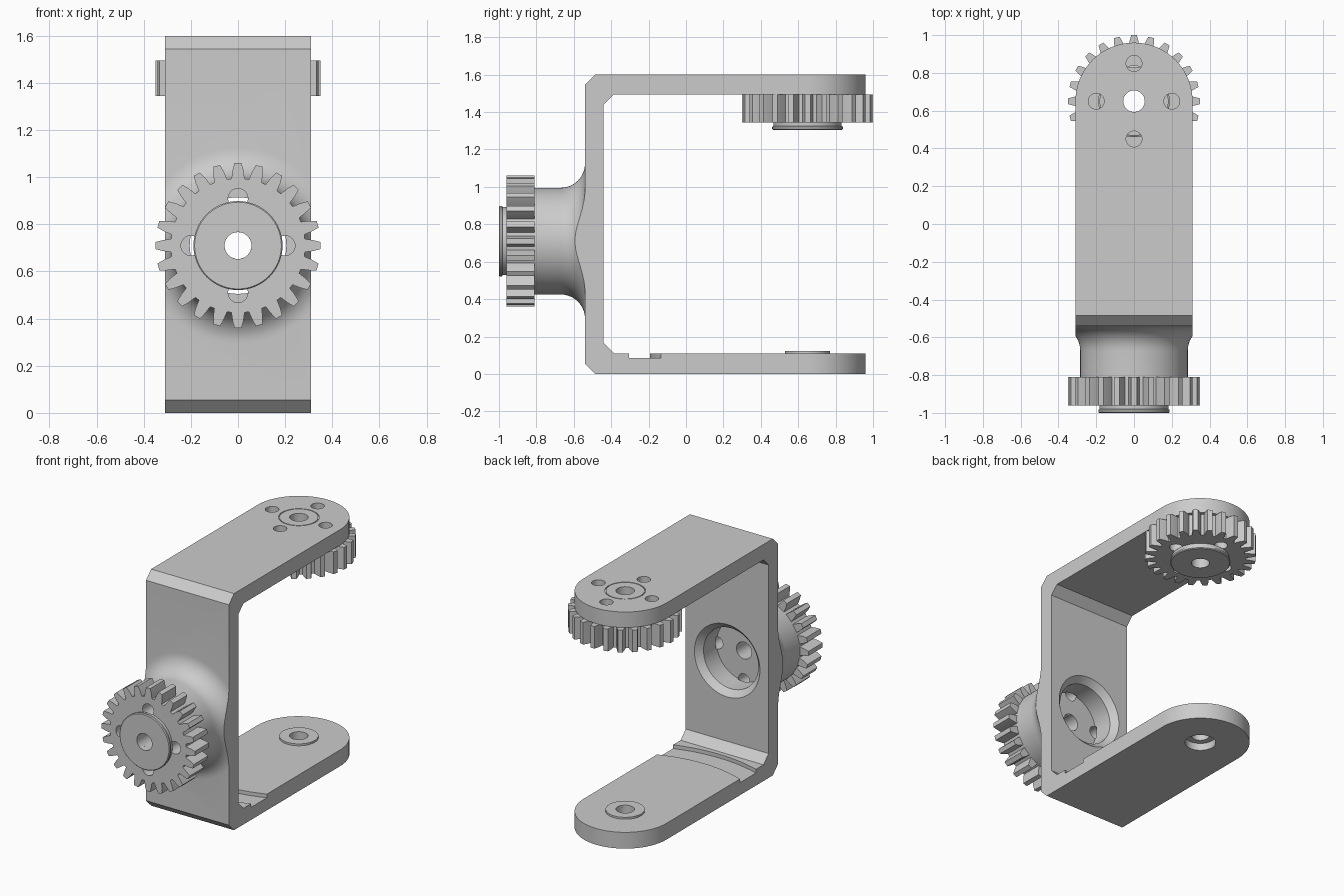
import bpy, bmesh
from math import sin, cos, pi, radians
from mathutils import Matrix

if "Cube" in bpy.data.objects:
    bpy.data.objects.remove(bpy.data.objects["Cube"])

T = Matrix.Translation
PIVOT_Y, AXIS_Z = 0.65, 0.71
FRONT = T((0, -0.81, AXIS_Z)) @ Matrix.Rotation(pi / 2, 4, 'X')   # local +z -> -y
TOP = T((0, PIVOT_Y, 1.495)) @ Matrix.Rotation(pi, 4, 'X')        # local +z -> -z
PIVOT = T((0, PIVOT_Y, 0))


def finish(name, bm, m):
    bmesh.ops.recalc_face_normals(bm, faces=bm.faces)
    bm.transform(m)
    me = bpy.data.meshes.new(name)
    bm.to_mesh(me)
    bm.free()
    ob = bpy.data.objects.new(name, me)
    bpy.context.collection.objects.link(ob)
    return ob


def prism(name, pts, z0, z1, m=Matrix()):
    bm = bmesh.new()
    face = bm.faces.new([bm.verts.new((x, y, z0)) for x, y in pts])
    ext = bmesh.ops.extrude_face_region(bm, geom=[face])['geom']
    vs = [v for v in ext if isinstance(v, bmesh.types.BMVert)]
    bmesh.ops.translate(bm, verts=vs, vec=(0, 0, z1 - z0))
    return finish(name, bm, m)


def lathe(name, prof, m=Matrix(), steps=64, ring=False):
    bm = bmesh.new()
    vs = [bm.verts.new((r, 0, z)) for r, z in prof]
    es = [bm.edges.new(p) for p in zip(vs, vs[1:])]
    if ring:
        es.append(bm.edges.new((vs[-1], vs[0])))
    bmesh.ops.spin(bm, geom=vs + es, cent=(0, 0, 0), axis=(0, 0, 1),
                   angle=2 * pi, steps=steps)
    bmesh.ops.remove_doubles(bm, verts=bm.verts, dist=1e-5)
    return finish(name, bm, m)


def rod(r, z0, z1, m):
    return lathe("cutter", [(0, z0), (r, z0), (r, z1), (0, z1)], m, 32)


def boolean(ob, other, op='DIFFERENCE'):
    mod = ob.modifiers.new("cut", 'BOOLEAN')
    mod.operation, mod.solver, mod.object = op, 'EXACT', other
    bpy.context.view_layer.objects.active = ob
    bpy.ops.object.modifier_apply(modifier=mod.name)
    bpy.data.objects.remove(other)


def bolt_holes(ob, z0, z1, m):
    for i in range(4):
        a = i * pi / 2
        boolean(ob, rod(0.042, z0, z1, m @ T((0.2 * cos(a), 0.2 * sin(a), 0))))


# U bracket: side profile (y, z), made too wide and trimmed to its outline later
profile = [(1.2, 0), (-0.485, 0), (-0.54, 0.055), (-0.54, 1.545), (-0.485, 1.6),
           (1.2, 1.6), (1.2, 1.495), (-0.385, 1.495), (-0.44, 1.44),
           (-0.44, 0.165), (-0.385, 0.11), (1.2, 0.11)]
yz_to_world = Matrix(((0, 0, 1, 0), (1, 0, 0, 0), (0, 1, 0, 0), (0, 0, 0, 1)))
bracket = prism("bracket", profile, -0.5, 0.5, yz_to_world)

# flared neck in front of the wall
flare = [(0.415 - 0.13 * cos(a), -0.14 - 0.13 * sin(a))
         for a in [i * pi / 20 for i in range(11)]]
neck = lathe("neck", [(0, 0), (0.285, 0)] + flare + [(0.415, -0.32), (0, -0.32)], FRONT, 96)
boolean(bracket, neck, 'UNION')

# trim to straight sides and rounded arm ends
outline = [(-0.31, -2), (0.31, -2)] + [
    (0.31 * cos(i * pi / 40), PIVOT_Y + 0.31 * sin(i * pi / 40)) for i in range(41)]
boolean(bracket, prism("outline", outline, -1, 3), 'INTERSECT')

# socket behind the neck, with bolt and shaft holes
boolean(bracket, lathe("socket", [(0, -0.19), (0.205, -0.19), (0.205, -0.33),
                                  (0.275, -0.40), (0, -0.40)], FRONT))
boolean(bracket, rod(0.057, -0.3, 0.1, FRONT))
bolt_holes(bracket, -0.2, 0.1, FRONT)

# top arm holes and seam ring
boolean(bracket, rod(0.057, -0.2, 0.1, TOP))
bolt_holes(bracket, -0.2, 0.1, TOP)
boolean(bracket, lathe("seam", [(0.119, 1.594), (0.125, 1.594), (0.125, 1.65),
                                (0.119, 1.65)], PIVOT, ring=True))

# bottom arm: shaft hole, counterbore and curved groove
boolean(bracket, rod(0.057, -0.1, 0.2, PIVOT))
boolean(bracket, rod(0.097, -0.1, 0.05, PIVOT))
boolean(bracket, lathe("groove", [(0.842, 0.085), (1.004, 0.085), (1.004, 0.2),
                                  (0.842, 0.2)], PIVOT, 128, True))
boss = lathe("bottom_boss", [(0.057, 0.11), (0.12, 0.11), (0.12, 0.123),
                             (0.057, 0.123)], PIVOT, ring=True)
parts = [bracket, boss]

# gears with hub discs
teeth = []
for i in range(24):
    for r, w in [(0.285, -0.028), (0.32, -0.023), (0.35, -0.015),
                 (0.35, 0.015), (0.32, 0.023), (0.285, 0.028)]:
        a = i * pi / 12 + w / r
        teeth.append((r * cos(a), r * sin(a)))
for side, m in (("front", FRONT), ("top", TOP)):
    gear = prism(side + "_gear", teeth, 0, 0.15, m)
    boolean(gear, rod(0.057, -0.1, 0.3, m))
    bolt_holes(gear, -0.1, 0.3, m)
    hub = lathe(side + "_hub", [(0.057, 0.15), (0.182, 0.15), (0.182, 0.17), (0.189, 0.174),
                                (0.189, 0.185), (0.184, 0.19), (0.057, 0.19)], m, ring=True)
    parts += [gear, hub]

bpy.ops.object.select_all(action='DESELECT')
for ob in parts:
    ob.select_set(True)
bpy.context.view_layer.objects.active = bracket
bpy.ops.object.shade_smooth_by_angle(angle=radians(25))
